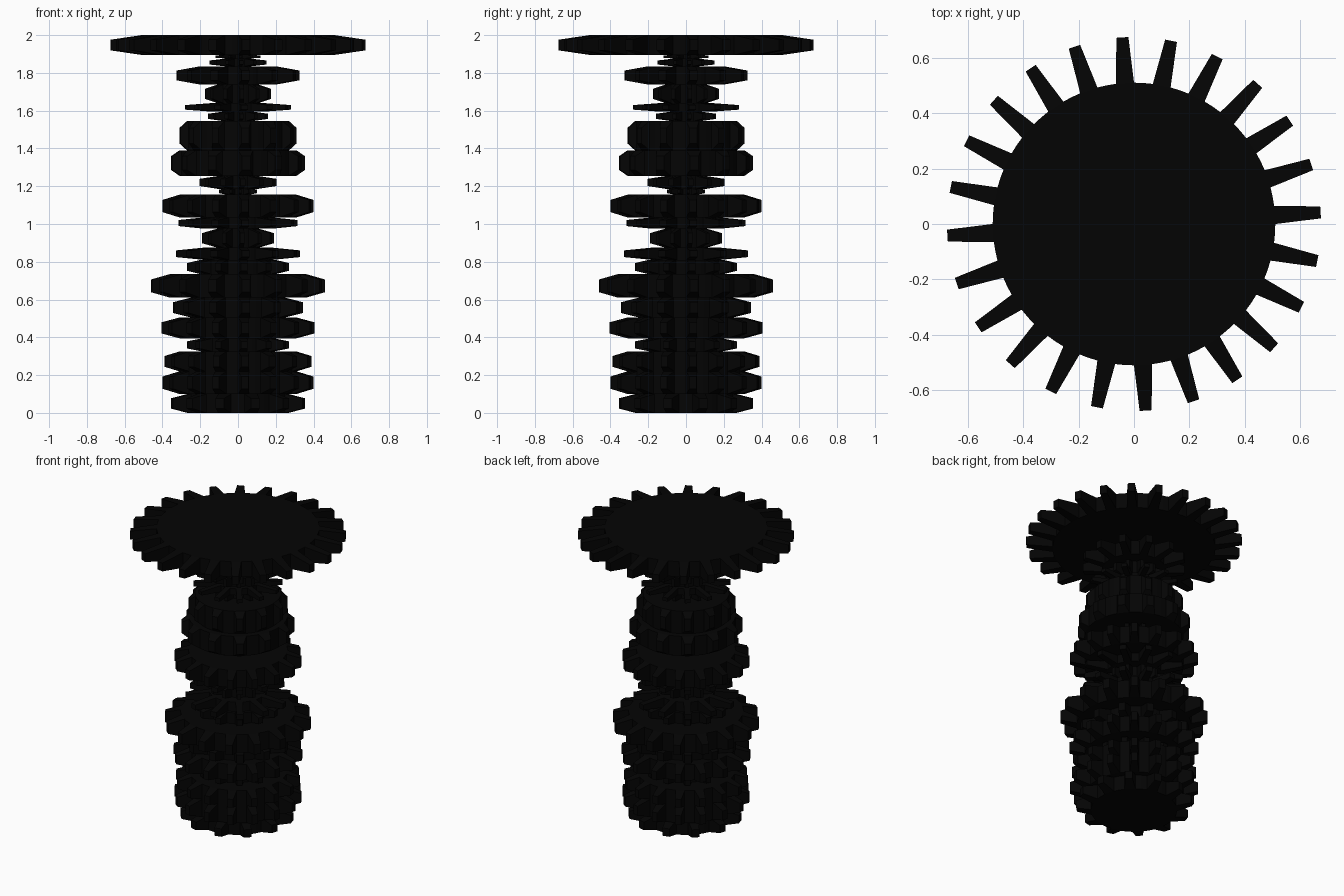
import bpy, bmesh
from math import cos, sin, pi

if "Cube" in bpy.data.objects:
    bpy.data.objects.remove(bpy.data.objects["Cube"])

black = bpy.data.materials.new("black_metal")
black.diffuse_color = (0.0012, 0.0012, 0.0012, 1)
black.use_nodes = True
black.node_tree.nodes["Principled BSDF"].inputs["Base Color"].default_value = black.diffuse_color


def gear(name, z0, z1, tip, root, teeth, turn=0.0):
    """Solid gear whose teeth taper in width and thickness toward the tip."""
    bm = bmesh.new()
    t = 2 * pi / teeth
    inset = (z1 - z0) * 0.23

    def v(r, a, z):
        return bm.verts.new((r * cos(a), r * sin(a), z))

    roots, tips = [], []
    for i in range(teeth):
        a = (i + turn) * t
        for f in (0, 0.49, 0.745):
            roots.append((v(root, a + f * t, z0), v(root, a + f * t, z1)))
        for f in (0.115, 0.36):
            tips.append((v(tip, a + f * t, z0 + inset), v(tip, a + f * t, z1 - inset)))
    # body faces
    bm.faces.new([p[1] for p in roots])
    bm.faces.new([p[0] for p in reversed(roots)])
    n = len(roots)
    for i in range(teeth):
        a, b, c, d = (roots[(3 * i + k) % n] for k in range(4))
        p, q = tips[2 * i], tips[2 * i + 1]
        # gaps between teeth
        for l, r in ((b, c), (c, d)):
            bm.faces.new((l[0], r[0], r[1], l[1]))
        # tooth sides, end, top and bottom
        for l, r in ((a, p), (p, q), (q, b)):
            bm.faces.new((l[0], r[0], r[1], l[1]))
        bm.faces.new((a[1], p[1], q[1], b[1]))
        bm.faces.new((b[0], q[0], p[0], a[0]))
    bmesh.ops.recalc_face_normals(bm, faces=bm.faces)
    me = bpy.data.meshes.new(name)
    bm.to_mesh(me)
    bm.free()
    me.materials.append(black)
    ob = bpy.data.objects.new(name, me)
    bpy.context.collection.objects.link(ob)


# stack from bottom to top: z0, z1, tip radius, root radius, teeth, (turn)
stack = [
    (0.00, 0.10, 0.362, 0.27, 12, 0.25),
    (0.10, 0.22, 0.40, 0.31, 16),
    (0.22, 0.325, 0.39, 0.31, 16),
    (0.325, 0.395, 0.27, 0.19, 12),
    (0.395, 0.505, 0.405, 0.31, 16),
    (0.505, 0.61, 0.345, 0.25, 12),
    (0.61, 0.735, 0.46, 0.36, 16),
    (0.735, 0.81, 0.27, 0.20, 12),
    (0.81, 0.875, 0.33, 0.18, 12),
    (0.875, 0.975, 0.19, 0.11, 12),
    (0.975, 1.035, 0.315, 0.18, 12),
    (1.035, 1.155, 0.40, 0.31, 16),
    (1.155, 1.19, 0.10, 0.06, 12),
    (1.185, 1.255, 0.205, 0.10, 12),
    (1.255, 1.39, 0.355, 0.31, 12),
    (1.39, 1.545, 0.31, 0.27, 12),
    (1.545, 1.595, 0.16, 0.08, 12),
    (1.595, 1.64, 0.28, 0.14, 12),
    (1.64, 1.738, 0.175, 0.11, 12),
    (1.738, 1.835, 0.325, 0.20, 12),
    (1.835, 1.875, 0.15, 0.07, 12),
    (1.875, 1.897, 0.12, 0.05, 12),
    (1.895, 2.00, 0.675, 0.51, 24),
]
for i, g in enumerate(stack):
    gear("top_gear" if i == len(stack) - 1 else f"gear_{i + 1:02d}", *g)
